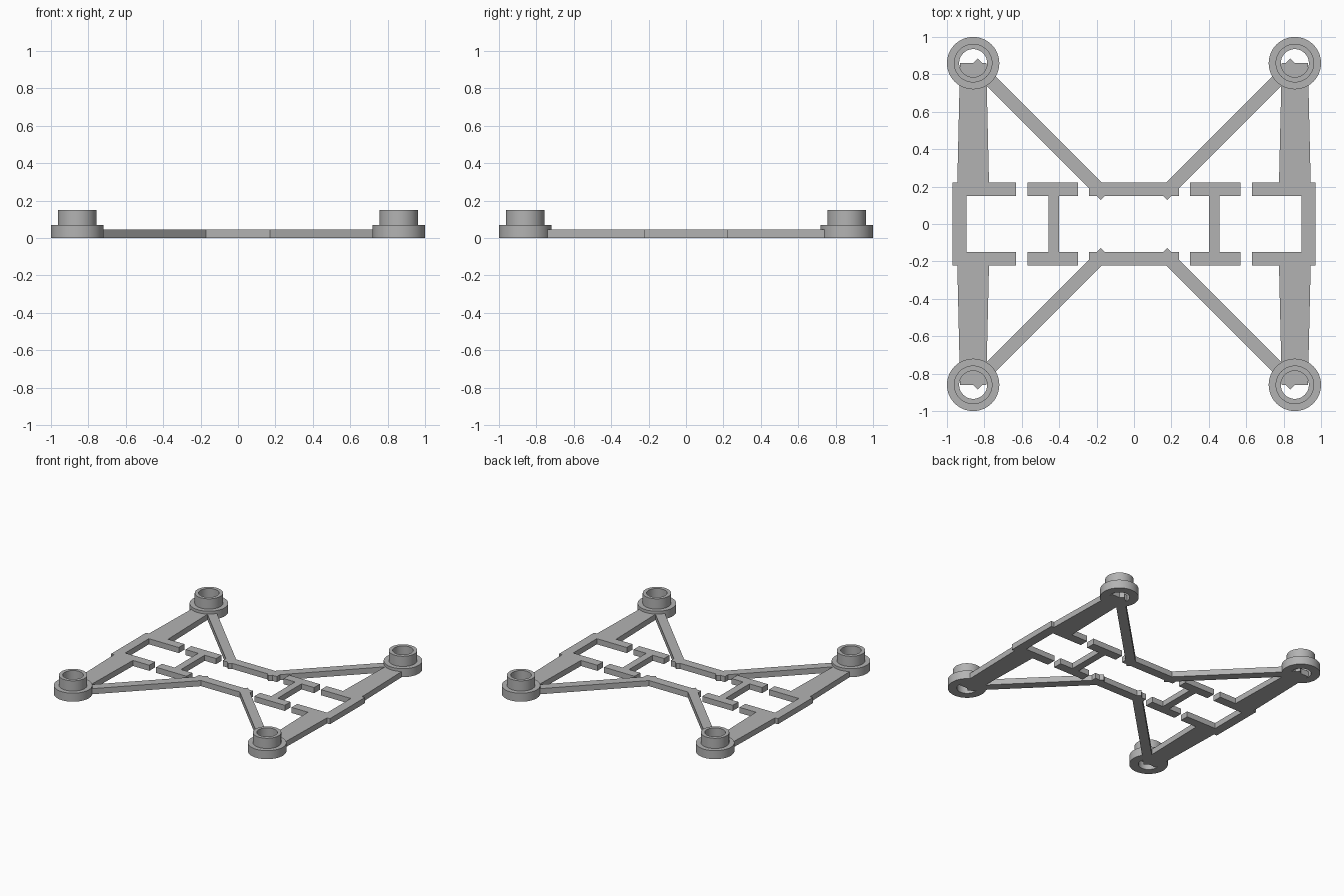
import bpy, bmesh, math

cube = bpy.data.objects.get("Cube")
if cube:
    bpy.data.objects.remove(cube, do_unlink=True)

grey = bpy.data.materials.new("light grey")
grey.use_nodes = True
grey.diffuse_color = (0.45, 0.45, 0.45, 1)
grey.node_tree.nodes["Principled BSDF"].inputs["Base Color"].default_value = (0.45, 0.45, 0.45, 1)

THICK = 0.045   # frame plate thickness
CORNER = 0.86   # ring centre offset


def add_object(name, bm):
    bmesh.ops.recalc_face_normals(bm, faces=bm.faces)
    mesh = bpy.data.meshes.new(name)
    bm.to_mesh(mesh)
    bm.free()
    mesh.materials.append(grey)
    obj = bpy.data.objects.new(name, mesh)
    bpy.context.collection.objects.link(obj)
    return obj


def plate(name, outline):
    """Flat plate extruded upward from z = 0."""
    bm = bmesh.new()
    face = bm.faces.new([bm.verts.new((x, y, 0)) for x, y in outline])
    top = bmesh.ops.extrude_face_region(bm, geom=[face])["geom"]
    bmesh.ops.translate(bm, vec=(0, 0, THICK),
                        verts=[v for v in top if isinstance(v, bmesh.types.BMVert)])
    return add_object(name, bm)


def ring(name, cx, cy):
    """Flanged collar turned from its profile."""
    profile = [(0.075, 0), (0.14, 0), (0.14, 0.068), (0.103, 0.068), (0.103, 0.15), (0.075, 0.15)]
    bm = bmesh.new()
    verts = [bm.verts.new((r, 0, z)) for r, z in profile]
    edges = [bm.edges.new((verts[i - 1], verts[i])) for i in range(len(verts))]
    bmesh.ops.spin(bm, geom=verts + edges, cent=(0, 0, 0), axis=(0, 0, 1),
                   angle=math.tau, steps=48, use_duplicate=False)
    bmesh.ops.remove_doubles(bm, verts=bm.verts, dist=0.0001)
    obj = add_object(name, bm)
    obj.location = (cx, cy, 0)
    bpy.ops.object.select_all(action="DESELECT")
    obj.select_set(True)
    bpy.context.view_layer.objects.active = obj
    bpy.ops.object.shade_smooth_by_angle(angle=math.radians(30))


# Corner rings, tapered side arms and diagonal braces
for sx, side in ((1, "left"), (-1, "right")):
    for sy, end in ((1, "back"), (-1, "front")):
        tag = f"{end}_{side}"
        ring(f"corner_ring_{tag}", sx * CORNER, sy * CORNER)
        arm = [(0.945, 0.21), (0.93, CORNER), (0.79, CORNER), (0.775, 0.21)]
        plate(f"side_arm_{tag}", [(sx * x, sy * y) for x, y in arm])
        a, b, h = CORNER, 0.153, 0.025
        brace = [(a - h, a + h), (a + h, a - h), (b + h, b - h), (b - h, b + h)]
        plate(f"diagonal_brace_{tag}", [(sx * x, sy * y) for x, y in brace])

# Side brackets (C shape) and inner H bars
IN, OUT = 0.15, 0.222
for sx, side in ((1, "left"), (-1, "right")):
    bracket = [(0.97, -OUT), (0.97, OUT), (0.63, OUT), (0.63, IN),
               (0.895, IN), (0.895, -IN), (0.63, -IN), (0.63, -OUT)]
    plate(f"side_bracket_{side}", [(sx * x, y) for x, y in bracket])
    half = [(0.30, IN), (0.30, OUT), (0.57, OUT), (0.57, IN), (0.458, IN)]
    lower = [(0.458, -IN), (0.57, -IN), (0.57, -OUT), (0.30, -OUT), (0.30, -IN), (0.40, -IN)]
    plate(f"h_bar_{side}", [(sx * x, y) for x, y in half + lower + [(0.40, IN)]])

# Centre cross bars joining the braces
for sy, end in ((1, "back"), (-1, "front")):
    plate(f"centre_bar_{end}", [(-0.24, sy * IN), (0.24, sy * IN), (0.24, sy * OUT), (-0.24, sy * OUT)])
